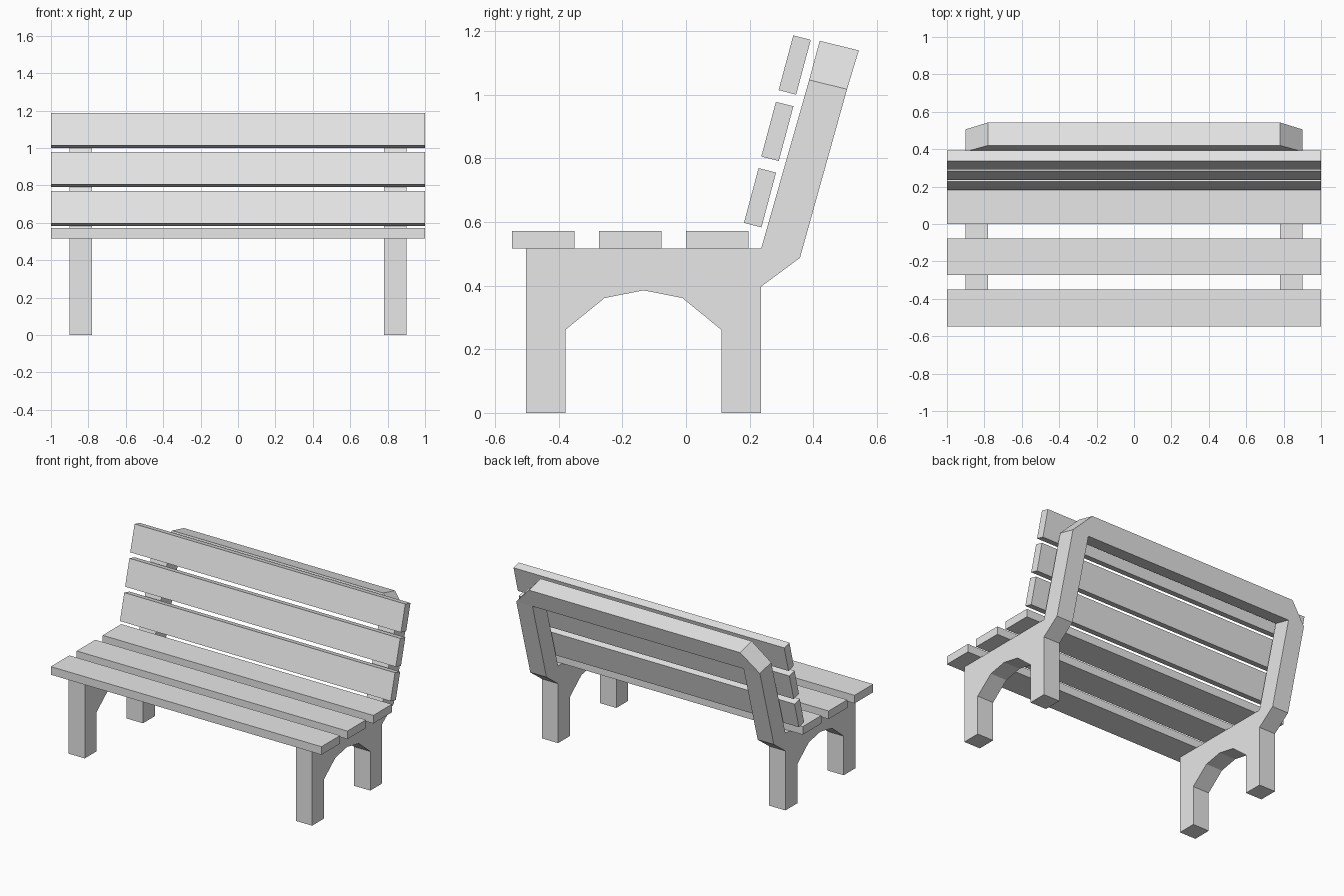
import bpy
import bmesh

cube = bpy.data.objects.get("Cube")
if cube:
    bpy.data.objects.remove(cube, do_unlink=True)

GREY = (0.8, 0.8, 0.8, 1.0)
grey = bpy.data.materials.new("plain_grey")
grey.use_nodes = True
grey.diffuse_color = GREY
grey.node_tree.nodes["Principled BSDF"].inputs["Base Color"].default_value = GREY


def extrude_profile(name, profile, x0, x1, taper=None):
    """Extrude a (y, z) profile from x0 to x1; taper gives end insets per point."""
    taper = taper or [0] * len(profile)
    bm = bmesh.new()
    start = [bm.verts.new((x0 + t, y, z)) for (y, z), t in zip(profile, taper)]
    end = [bm.verts.new((x1 - t, y, z)) for (y, z), t in zip(profile, taper)]
    bm.faces.new(start)
    bm.faces.new(end[::-1])
    for i in range(len(profile)):
        j = (i + 1) % len(profile)
        bm.faces.new((start[i], end[i], end[j], start[j]))
    bmesh.ops.recalc_face_normals(bm, faces=bm.faces)
    mesh = bpy.data.meshes.new(name)
    bm.to_mesh(mesh)
    bm.free()
    mesh.materials.append(grey)
    obj = bpy.data.objects.new(name, mesh)
    bpy.context.collection.objects.link(obj)
    return obj


OUTER, INNER = 0.9, 0.78

# Side frames: two legs joined by an arch, with a leaning back post
frame = [
    (-0.503, 0), (-0.379, 0), (-0.379, 0.261), (-0.256, 0.361),
    (-0.133, 0.385), (-0.011, 0.361), (0.111, 0.261), (0.111, 0),
    (0.236, 0), (0.236, 0.397), (0.358, 0.487), (0.506, 1.017),
    (0.387, 1.046), (0.236, 0.516), (-0.503, 0.516),
]
extrude_profile("left_frame", frame, INNER, OUTER)
extrude_profile("right_frame", frame, -OUTER, -INNER)

# Top rail joining the posts, with slanted ends
rail = [(0.387, 1.046), (0.506, 1.017), (0.543, 1.139), (0.42, 1.169)]
cut = OUTER - INNER
extrude_profile("top_rail", rail, -OUTER, OUTER, [0, 0, cut, cut])

# Seat slats
for i in range(3):
    y = -0.547 + i * 0.2735
    slat = [(y, 0.517), (y + 0.196, 0.517), (y + 0.196, 0.571), (y, 0.571)]
    extrude_profile(f"seat_slat_{i + 1}", slat, -1, 1)

# Leaning back slats
back = [(0.182, 0.597), (0.237, 0.583), (0.283, 0.755), (0.228, 0.769)]
for i in range(3):
    slat = [(y + i * 0.0545, z + i * 0.2085) for y, z in back]
    extrude_profile(f"back_slat_{i + 1}", slat, -1, 1)
